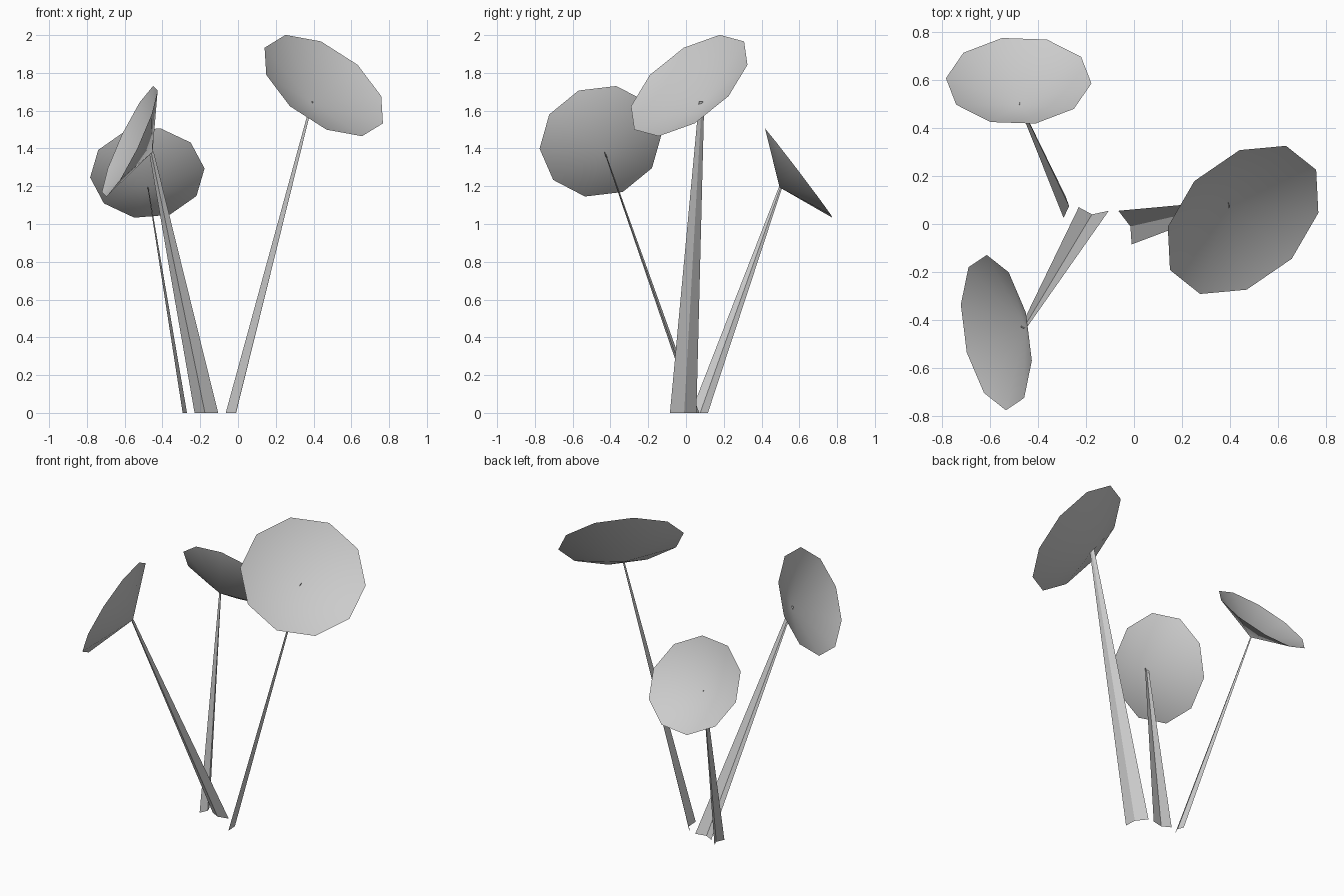
import bpy
import bmesh
from math import cos, sin, tau
from mathutils import Vector

cube = bpy.data.objects.get("Cube")
if cube:
    bpy.data.objects.remove(cube, do_unlink=True)

grey = bpy.data.materials.new("plain_grey")
grey.use_nodes = True
colour = (0.6, 0.6, 0.6, 1)
grey.diffuse_color = colour
grey.node_tree.nodes["Principled BSDF"].inputs["Base Color"].default_value = colour


def finish(name, bm):
    mesh = bpy.data.meshes.new(name)
    bm.to_mesh(mesh)
    bm.free()
    mesh.materials.append(grey)
    obj = bpy.data.objects.new(name, mesh)
    bpy.context.collection.objects.link(obj)
    bpy.ops.object.select_all(action="DESELECT")
    bpy.context.view_layer.objects.active = obj
    obj.select_set(True)
    bpy.ops.object.shade_smooth_by_angle()


# Shallow ten-sided dish, open towards its axis
def dish(name, centre, axis, corner, radius, depth, sides=10):
    u = corner - centre
    u = (u - axis * u.dot(axis)).normalized()
    v = axis.cross(u)
    bm = bmesh.new()
    hub = bm.verts.new(centre - axis * depth)
    rim = [bm.verts.new(centre + radius * (u * cos(tau * i / sides) + v * sin(tau * i / sides)))
           for i in range(sides)]
    for i in range(sides):
        bm.faces.new((hub, rim[i], rim[(i + 1) % sides]))
    finish(name, bm)


# Folded stalk: an open V channel tapering up to the dish
def stalk(name, foot, tip, taper=0.2):
    foot = [Vector((x, y, 0)) for x, y in foot]
    middle = sum(foot, Vector()) / len(foot)
    bm = bmesh.new()
    low = [bm.verts.new(p) for p in foot]
    high = [bm.verts.new(tip + (p - middle) * taper) for p in foot]
    for i in range(len(foot) - 1):
        bm.faces.new((low[i], low[i + 1], high[i + 1], high[i]))
    finish(name, bm)


# name: dish centre, axis, first rim corner, radius, depth, stalk foot
plants = {
    "tall": ((0.454, 0.017, 1.733), (0.49, -0.53, 0.69), (0.25, 0.18, 2.0), 0.373, 0.132,
             ((-0.065, 0.055), (-0.015, -0.01), (-0.01, -0.085))),
    "middle": ((-0.573, -0.452, 1.438), (-0.89, -0.16, 0.42), (-0.455, -0.37, 1.733), 0.328, 0.135,
               ((-0.23, 0.07), (-0.175, 0.04), (-0.105, 0.055))),
    "short": ((-0.48, 0.596, 1.27), (-0.02, 0.795, 0.605), (-0.55, 0.775, 1.03), 0.304, 0.126,
              ((-0.285, 0.116), (-0.27, 0.075), (-0.293, 0.025))),
}

for name, (centre, axis, corner, radius, depth, foot) in plants.items():
    centre, axis = Vector(centre), Vector(axis).normalized()
    dish(name + "_dish", centre, axis, Vector(corner), radius, depth)
    stalk(name + "_stalk", foot, centre - axis * (depth - 0.008))
